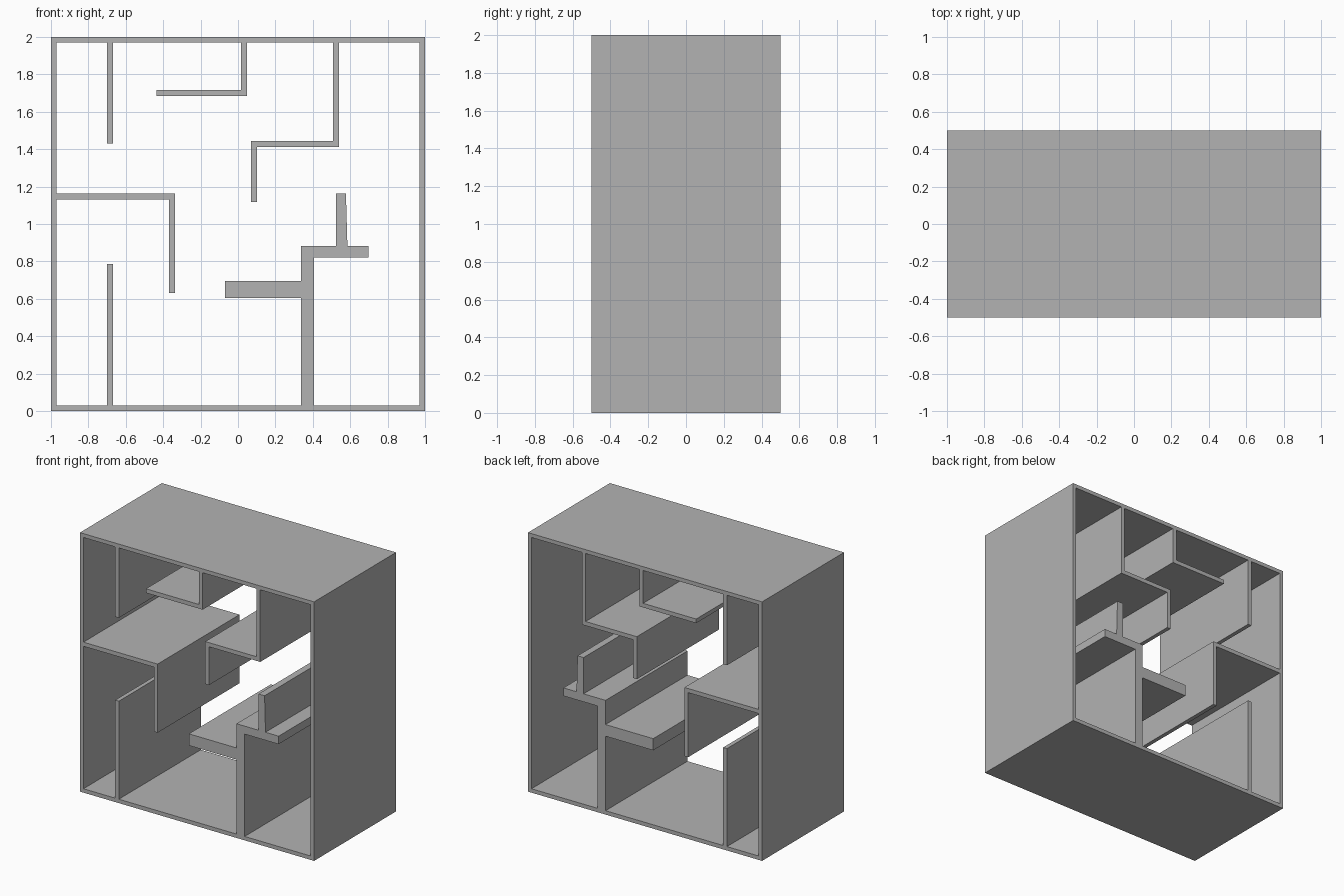
import bpy
import bmesh

if "Cube" in bpy.data.objects:
    bpy.data.objects.remove(bpy.data.objects["Cube"], do_unlink=True)

DEPTH = 1.0   # front to back
T = 0.03      # wall thickness
TOP = 2 - T   # underside of the frame's top
SIDE = 1 - T  # inner face of the frame's sides

grey = bpy.data.materials.new("matte grey")
grey.use_nodes = True
colour = (0.45, 0.45, 0.45, 1)
grey.diffuse_color = colour
grey.node_tree.nodes["Principled BSDF"].inputs["Base Color"].default_value = colour


def extrude_profile(name, faces):
    """Extrude flat x-z outlines from the front to the back."""
    bm = bmesh.new()
    for outline in faces:
        bm.faces.new([bm.verts.new((x, -DEPTH / 2, z)) for x, z in outline])
    bmesh.ops.remove_doubles(bm, verts=bm.verts, dist=0.0001)
    grown = bmesh.ops.extrude_face_region(bm, geom=bm.faces[:], use_keep_orig=True)
    moved = [v for v in grown["geom"] if isinstance(v, bmesh.types.BMVert)]
    bmesh.ops.translate(bm, verts=moved, vec=(0, DEPTH, 0))
    bmesh.ops.recalc_face_normals(bm, faces=bm.faces)
    mesh = bpy.data.meshes.new(name)
    bm.to_mesh(mesh)
    bm.free()
    mesh.materials.append(grey)
    obj = bpy.data.objects.new(name, mesh)
    bpy.context.collection.objects.link(obj)
    return obj


def rect(x0, x1, z0, z1):
    return [(x0, z0), (x1, z0), (x1, z1), (x0, z1)]


# Outer frame, open at front and back
outer = rect(-1, 1, 0, 2)
inner = rect(-SIDE, SIDE, T, TOP)
extrude_profile("outer_frame", [
    [outer[i], outer[(i + 1) % 4], inner[(i + 1) % 4], inner[i]] for i in range(4)])

# Straight partitions
extrude_profile("upper_left_partition", [rect(-0.70, -0.668, 1.43, TOP)])
extrude_profile("lower_left_partition", [rect(-0.70, -0.668, T, 0.787)])

# Shelf hanging from the top
extrude_profile("hanging_shelf", [[
    (0.016, TOP), (0.016, 1.717), (-0.437, 1.717), (-0.437, 1.685),
    (0.048, 1.685), (0.048, TOP)]])

# Stepped wall hanging from the top
extrude_profile("hanging_step", [[
    (0.508, TOP), (0.508, 1.445), (0.07, 1.445), (0.07, 1.117),
    (0.102, 1.117), (0.102, 1.413), (0.54, 1.413), (0.54, TOP)]])

# Shelf on the left side with a drop wall
extrude_profile("left_shelf", [[
    (-SIDE, 1.162), (-0.337, 1.162), (-0.337, 0.632), (-0.369, 0.632),
    (-0.369, 1.13), (-SIDE, 1.13)]])

# Thick column with a platform, a ledge and a tapered fin
extrude_profile("branched_column", [[
    (0.337, T), (0.337, 0.605), (-0.07, 0.605), (-0.07, 0.695),
    (0.337, 0.695), (0.337, 0.882), (0.525, 0.882), (0.525, 1.162),
    (0.577, 1.162), (0.585, 0.882), (0.697, 0.882), (0.697, 0.82),
    (0.407, 0.82), (0.407, T)]])
